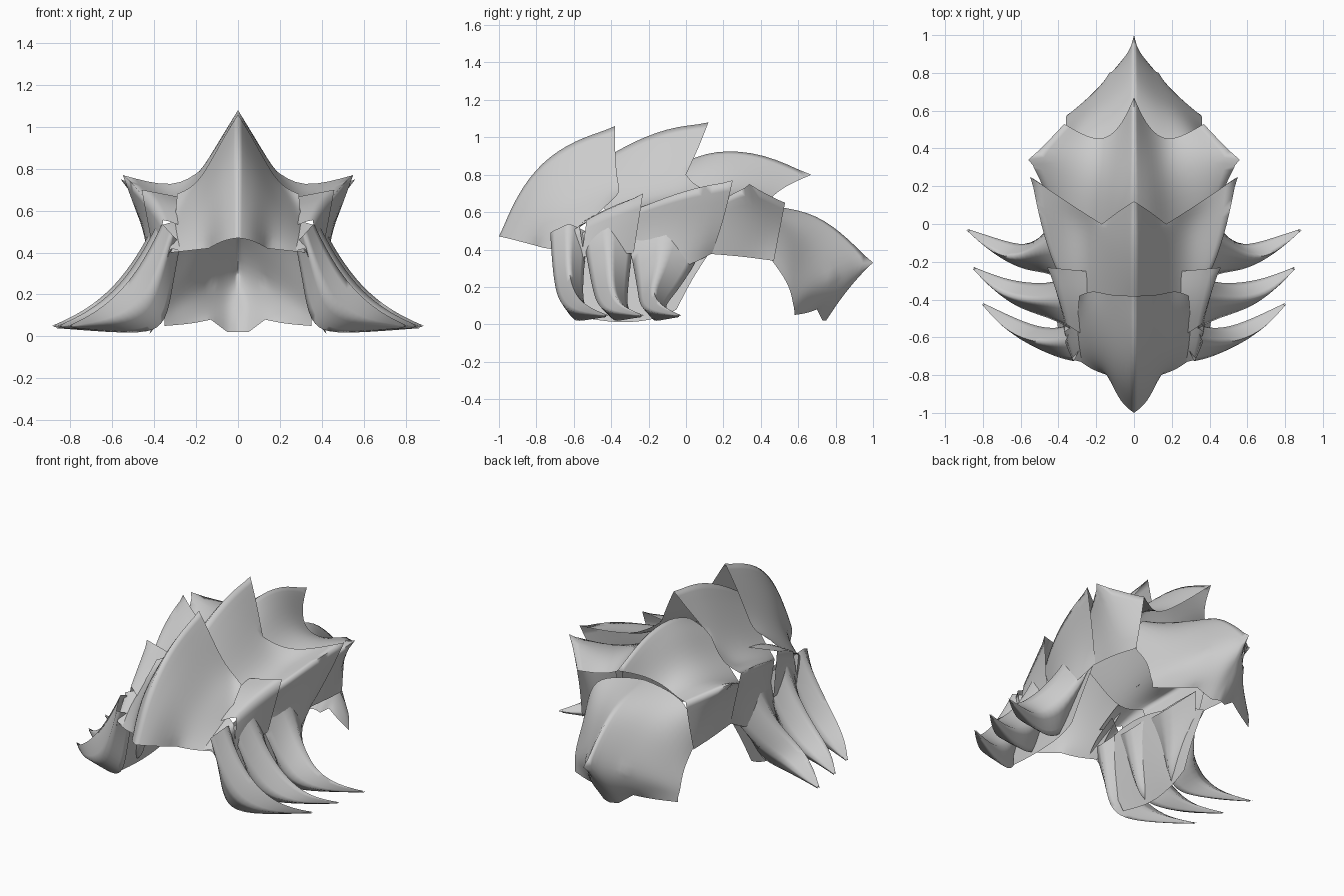
import bpy
import bmesh
from math import radians
from mathutils import Vector

default_cube = bpy.data.objects.get("Cube")
if default_cube:
    bpy.data.objects.remove(default_cube, do_unlink=True)

# One plain grey for the whole shell
grey = bpy.data.materials.new("plain grey")
grey.use_nodes = True
colour = (0.6, 0.6, 0.6, 1)
grey.diffuse_color = colour
grey.node_tree.nodes["Principled BSDF"].inputs["Base Color"].default_value = colour


def finish_object(name, bm):
    """Turn a half mesh into a mirrored, smoothed object."""
    mesh = bpy.data.meshes.new(name)
    bm.to_mesh(mesh)
    bm.free()
    mesh.materials.append(grey)
    obj = bpy.data.objects.new(name, mesh)
    bpy.context.scene.collection.objects.link(obj)

    mirror = obj.modifiers.new("mirror", 'MIRROR')
    mirror.use_clip = True
    mirror.merge_threshold = 0.001
    subdivide = obj.modifiers.new("soft curves", 'SUBSURF')
    subdivide.levels = subdivide.render_levels = 2
    subdivide.boundary_smooth = 'PRESERVE_CORNERS'

    # Apply the modifiers so that the shading sees the final surface
    bpy.ops.object.select_all(action='DESELECT')
    bpy.context.view_layer.objects.active = obj
    obj.select_set(True)
    for modifier in list(obj.modifiers):
        bpy.ops.object.modifier_apply(modifier=modifier.name)
    bpy.ops.object.shade_smooth_by_angle(angle=radians(110))


def loft(name, rows, ridges=(), peaks=(), closed=False):
    """Skin cross-sections; ridges are creased columns, peaks are (row, column) points."""
    bm = bmesh.new()
    edge_crease = bm.edges.layers.float.new("crease_edge")
    point_crease = bm.verts.layers.float.new("crease_vert")
    grid = [[bm.verts.new(point) for point in row] for row in rows]
    columns = len(rows[0])
    spans = columns if closed else columns - 1
    for near, far in zip(grid, grid[1:]):
        for i in range(spans):
            j = (i + 1) % columns
            bm.faces.new((near[i], near[j], far[j], far[i]))
        for column in ridges:
            bm.edges.get((near[column], far[column]))[edge_crease] = .7
    for row, column in peaks:
        grid[row][column][point_crease] = 1
    if closed:
        bm.faces.new(grid[-1])
    bmesh.ops.recalc_face_normals(bm, faces=bm.faces)

    # Open sheets must face up and out
    facing = sum((f.normal * f.calc_area() for f in bm.faces), Vector())
    if not closed and facing.x + facing.z < 0:
        bmesh.ops.reverse_faces(bm, faces=bm.faces)
    finish_object(name, bm)


# Front hood: each row runs from the ridge out to the side
loft("front_plate", [
    [(0, -1, .47), (.07, -.95, .46), (.14, -.8, .42), (.23, -.77, .41), (.32, -.7, .4)],
    [(0, -.91, .69), (.08, -.86, .63), (.15, -.76, .56), (.23, -.7, .5), (.31, -.64, .46)],
    [(0, -.78, .87), (.09, -.72, .77), (.17, -.64, .65), (.24, -.6, .58), (.3, -.57, .52)],
    [(0, -.6, .99), (.08, -.55, .87), (.17, -.48, .73), (.24, -.45, .67), (.3, -.48, .58)],
    [(0, -.38, 1.06), (.08, -.38, .93), (.16, -.37, .78), (.22, -.35, .71), (.29, -.38, .68)],
], ridges=[0], peaks=[(0, 0), (0, 2), (4, 0)])

# Middle plate with its tall ridge and wide side horns
loft("middle_plate", [
    [(0, -.5, .85), (.1, -.48, .76), (.2, -.45, .64), (.28, -.42, .58),
     (.36, -.35, .58), (.36, -.32, .48), (.36, -.3, .36)],
    [(0, -.33, .96), (.1, -.28, .85), (.21, -.25, .69), (.32, -.2, .63),
     (.45, -.17, .66), (.41, -.18, .5), (.42, -.2, .34)],
    [(0, -.1, 1.06), (.1, -.1, .91), (.22, -.06, .71), (.34, .03, .66),
     (.51, .05, .74), (.44, -.02, .5), (.44, -.04, .28)],
    [(0, .12, 1.08), (.08, .07, .95), (.17, 0, .8), (.3, .08, .7),
     (.55, .25, .77), (.47, .2, .55), (.4, .14, .38)],
], ridges=[0, 4], peaks=[(3, 0), (3, 2), (3, 4)])

# Rear plate, tucked forward under the middle one
loft("rear_plate", [
    [(0, -.03, .86), (.1, -.06, .81), (.2, -.06, .68), (.32, 0, .62),
     (.44, .1, .62), (.42, .1, .5), (.4, .08, .38)],
    [(0, .15, .94), (.09, .16, .87), (.18, .18, .73), (.32, .22, .67),
     (.5, .23, .69), (.45, .23, .55), (.4, .22, .37)],
    [(0, .42, .92), (.07, .38, .83), (.16, .33, .71), (.3, .38, .67),
     (.56, .34, .75), (.46, .36, .55), (.4, .32, .36)],
    [(0, .67, .8), (.06, .53, .74), (.15, .44, .67), (.25, .46, .63),
     (.37, .53, .65), (.37, .5, .5), (.38, .47, .34)],
], ridges=[0, 4], peaks=[(2, 4), (3, 0), (3, 4)])

# Tail plate, which peaks at the back and tucks under
loft("tail_plate", [
    [(0, .4, .64), (.1, .4, .63), (.22, .4, .6), (.34, .44, .56), (.37, .46, .34)],
    [(0, .66, .61), (.08, .62, .58), (.17, .58, .53), (.28, .56, .45), (.36, .52, .26)],
    [(0, .83, .5), (.06, .76, .46), (.14, .69, .4), (.25, .62, .31), (.36, .56, .18)],
    [(0, 1, .33), (.06, .91, .3), (.13, .8, .26), (.24, .68, .2), (.36, .57, .12)],
    [(0, .86, .19), (.05, .84, .13), (.12, .78, .15), (.23, .66, .13), (.35, .58, .08)],
    [(0, .75, .02), (.05, .73, .02), (.13, .7, .08), (.22, .65, .06), (.35, .58, .05)],
], ridges=[0], peaks=[(3, 0), (3, 2), (5, 1), (5, 2)])

# Small horned plates that cover the roots of the two front claws
loft("front_side_plate", [
    [(.28, -.73, .41), (.32, -.72, .42), (.35, -.69, .34)],
    [(.26, -.65, .48), (.35, -.64, .48), (.37, -.64, .34)],
    [(.26, -.5, .56), (.37, -.57, .53), (.37, -.54, .34)],
], ridges=[1], peaks=[(2, 1)])
loft("middle_side_plate", [
    [(.25, -.6, .52), (.36, -.53, .56), (.37, -.56, .36)],
    [(.25, -.42, .63), (.4, -.4, .63), (.39, -.43, .38)],
    [(.25, -.25, .66), (.46, -.23, .7), (.4, -.28, .38)],
], ridges=[1], peaks=[(2, 1)])

# Claws share one side profile: outer x and z, then inner x and z
claw_profile = [
    (.4, .54, .3, .44),
    (.47, .41, .34, .24),
    (.57, .27, .37, .06),
    (.67, .175, .47, .01),
    (.78, .1, .64, .02),
    (.89, .05, .88, .04),
]


def claw(name, reach, front_edge, back_edge):
    """Sweep a four-sided section down the profile, pulled in to the reach."""
    rows = []
    scale = reach / claw_profile[-1][0]
    for (outer_x, outer_z, inner_x, inner_z), front, back in zip(
            claw_profile, front_edge, back_edge):
        outer_x, inner_x = outer_x * scale, inner_x * scale
        middle_x = (outer_x + inner_x) / 2
        middle_z = (outer_z + inner_z) / 2
        centre = (front + back) / 2
        rows.append([
            (outer_x, centre, outer_z),
            (middle_x, front, middle_z),
            (inner_x, centre, inner_z),
            (middle_x, back, middle_z),
        ])
    tip = [(len(rows) - 1, column) for column in range(4)]
    loft(name, rows, ridges=[0, 1, 2, 3], peaks=tip, closed=True)


claw("front_claw", .81,
     (-.73, -.72, -.7, -.66, -.59, -.425),
     (-.52, -.54, -.55, -.54, -.49, -.415))
claw("middle_claw", .86,
     (-.56, -.53, -.5, -.47, -.41, -.235),
     (-.27, -.29, -.31, -.31, -.29, -.225))
claw("back_claw", .89,
     (-.33, -.29, -.26, -.25, -.19, -.035),
     (.13, .06, -.05, -.12, -.08, -.025))

# Low inner skirt that joins the claw roots
loft("claw_skirt", [
    [(.31, -.68, .44), (.36, -.62, .2), (.4, -.57, .04)],
    [(.31, -.45, .52), (.37, -.42, .2), (.43, -.35, 0)],
    [(.33, -.17, .5), (.38, -.16, .2), (.41, -.14, .03)],
    [(.4, .13, .39), (.4, .03, .24), (.41, -.05, .08)],
])
